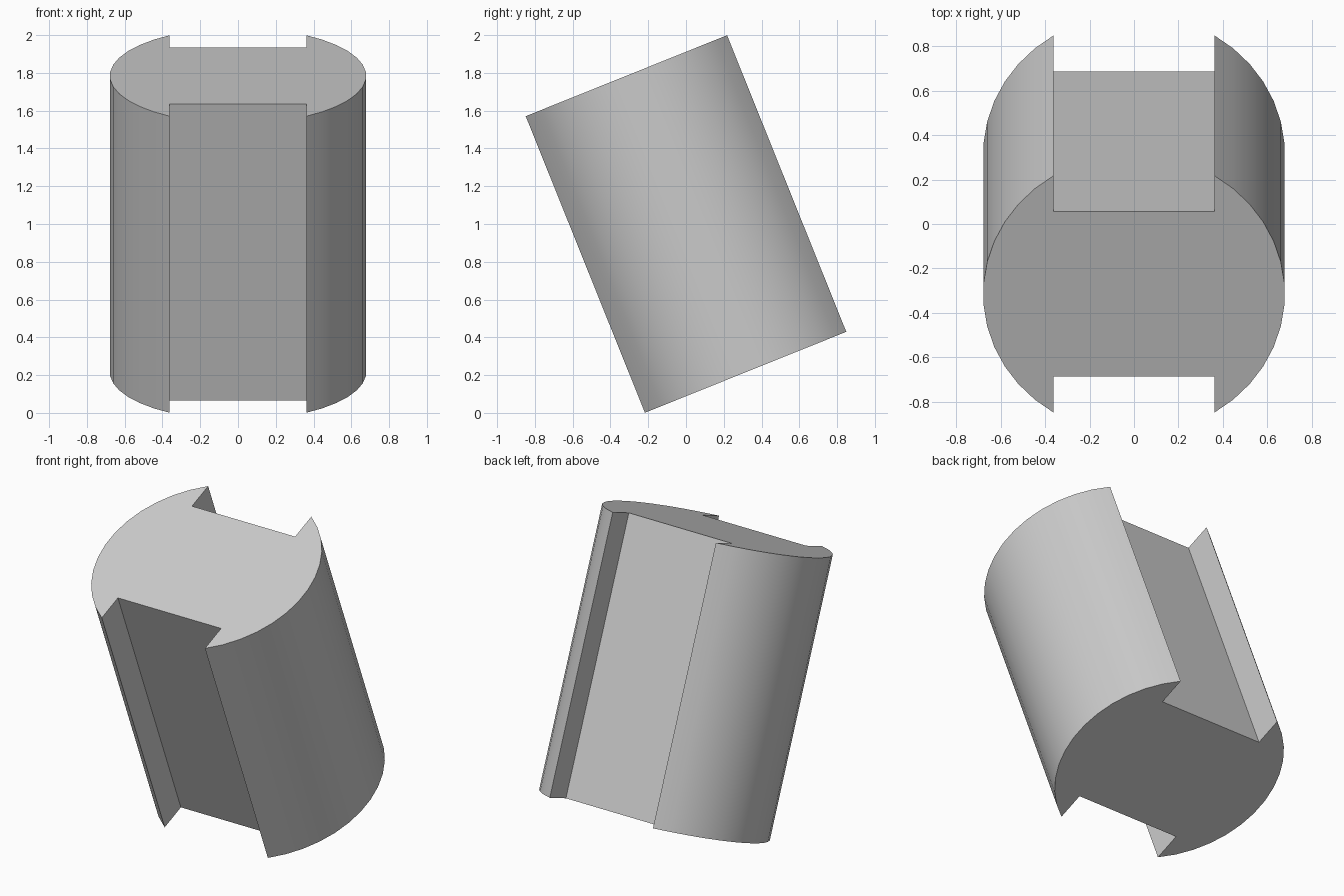
import bpy, bmesh
from math import sin, cos, asin, atan2, pi, radians
from mathutils import Matrix

cube = bpy.data.objects.get("Cube")
if cube:
    bpy.data.objects.remove(cube)

RADIUS, LENGTH, TILT = 0.679, 1.692, radians(21.9)
SLOT_HALF, SLOT_FLOOR = 0.362, 0.40
ARC_STEPS = 13

mat = bpy.data.materials.new("plain grey")
mat.use_nodes = True
grey = (0.6, 0.6, 0.6, 1)
mat.diffuse_color = grey
mat.node_tree.nodes["Principled BSDF"].inputs["Base Color"].default_value = grey

# Cross-section: one arc with a slot floor corner at each end, repeated by half turn
end = pi / 2 - asin(SLOT_HALF / RADIUS)
half = [(SLOT_HALF, -SLOT_FLOOR)]
for i in range(ARC_STEPS + 1):
    a = end * (2 * i / ARC_STEPS - 1)
    half.append((RADIUS * cos(a), RADIUS * sin(a)))
half.append((SLOT_HALF, SLOT_FLOOR))
outline = half + [(-x, -y) for x, y in half]

# Extrude the section into a slotted cylinder and lean it towards the front
bm = bmesh.new()
base = bm.faces.new([bm.verts.new((x, y, -LENGTH / 2)) for x, y in outline])
top = bmesh.ops.extrude_face_region(bm, geom=[base], use_keep_orig=True)["geom"]
bmesh.ops.translate(bm, vec=(0, 0, LENGTH),
                    verts=[g for g in top if isinstance(g, bmesh.types.BMVert)])
bmesh.ops.recalc_face_normals(bm, faces=bm.faces)
bm.transform(Matrix.Translation((0, 0, 1)) @ Matrix.Rotation(TILT, 4, 'X'))

mesh = bpy.data.meshes.new("slotted_cylinder")
bm.to_mesh(mesh)
bm.free()
mesh.materials.append(mat)
body = bpy.data.objects.new("slotted_cylinder", mesh)
bpy.context.collection.objects.link(body)

# Round sides smooth, slot and rim edges sharp
bpy.context.view_layer.objects.active = body
body.select_set(True)
bpy.ops.object.shade_smooth_by_angle(angle=radians(30))
